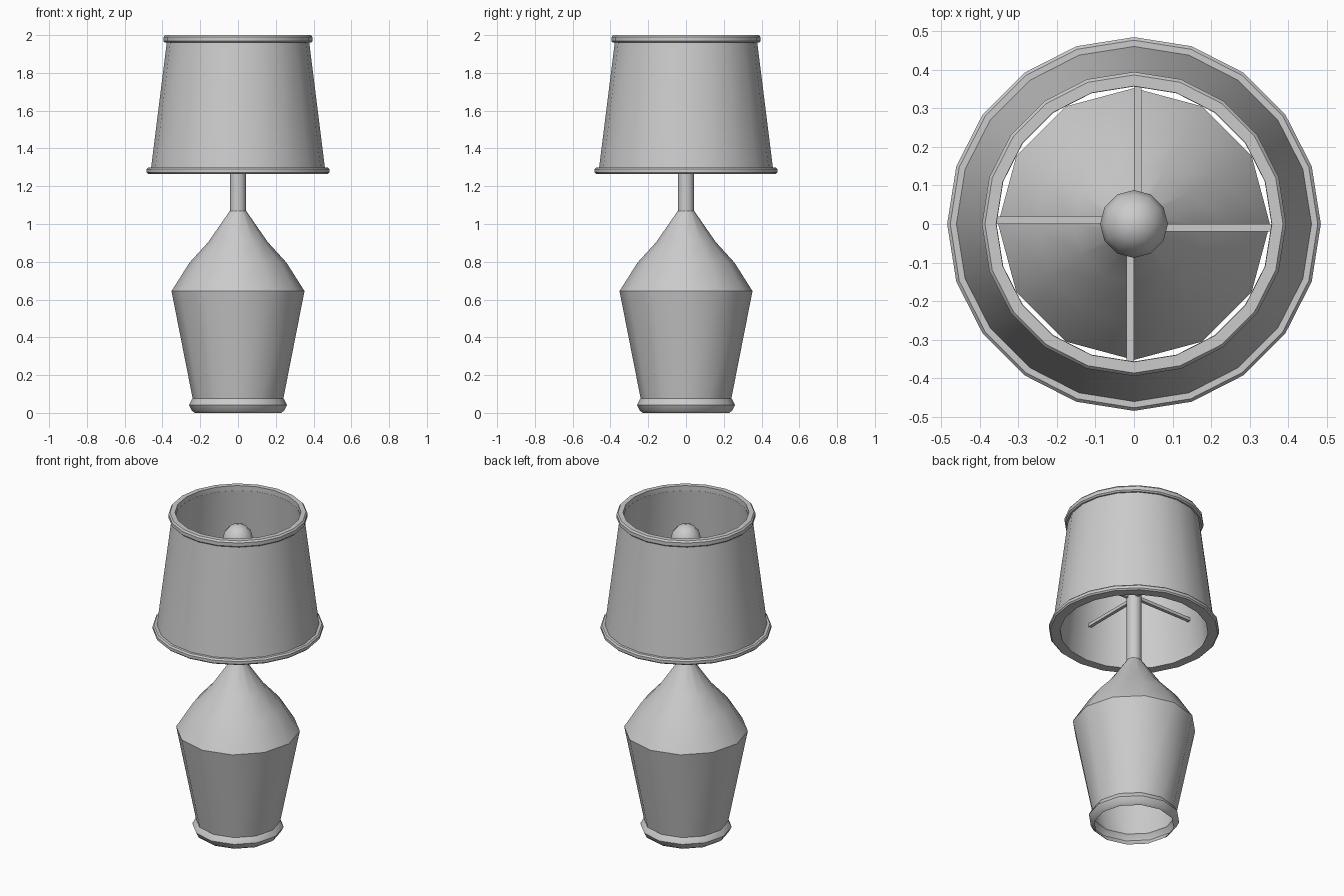
import bpy, bmesh
from math import sin, cos, tau, pi
from mathutils import Matrix

if "Cube" in bpy.data.objects:
    bpy.data.objects.remove(bpy.data.objects["Cube"])


def lathe(name, profile, sides, closed=False, angle=35):
    """Spin (radius, z) points around the z axis; radius 0 makes a pole."""
    bm = bmesh.new()
    rings = []
    for r, z in profile:
        if r == 0:
            rings.append([bm.verts.new((0, 0, z))] * sides)
        else:
            rings.append([bm.verts.new((r * cos(tau * i / sides), r * sin(tau * i / sides), z))
                          for i in range(sides)])
    pairs = list(zip(rings, rings[1:]))
    if closed:
        pairs.append((rings[-1], rings[0]))
    for a, b in pairs:
        for i in range(sides):
            j = (i + 1) % sides
            bm.faces.new(dict.fromkeys((a[i], a[j], b[j], b[i])))
    bmesh.ops.recalc_face_normals(bm, faces=bm.faces[:])
    return finish(name, bm, angle)


def finish(name, bm, angle=None):
    mesh = bpy.data.meshes.new(name)
    bm.to_mesh(mesh)
    bm.free()
    obj = bpy.data.objects.new(name, mesh)
    bpy.context.collection.objects.link(obj)
    if angle:
        bpy.ops.object.select_all(action='DESELECT')
        obj.select_set(True)
        bpy.context.view_layer.objects.active = obj
        bpy.ops.object.shade_smooth_by_angle(angle=angle * pi / 180)
    return obj


# Vase-shaped base, open underneath, with a rolled foot
lathe("lamp_base", [(0.228, 0), (0.245, 0.012), (0.26, 0.042), (0.245, 0.07), (0.24, 0.075),
                    (0.352, 0.645), (0.257, 0.795), (0.157, 0.905), (0.043, 1.07)], 12)

# Stem running up inside the shade
lathe("stem", [(0.043, 1.07), (0.043, 1.64)], 12)

# Bulb
lathe("bulb", [(0.043, 1.62), (0.05, 1.67), (0.075, 1.75), (0.088, 1.83),
               (0.077, 1.875), (0.045, 1.91), (0, 1.925)], 12, angle=50)

# Shade wall with thickness, and beaded rims at both ends
lathe("shade", [(0.461, 1.29), (0.376, 1.97), (0.356, 1.97), (0.42, 1.29)], 20, True)
lathe("shade_bottom_rim", [(0.42, 1.265), (0.476, 1.265), (0.484, 1.273), (0.484, 1.29),
                           (0.476, 1.299), (0.42, 1.299)], 20, True)
lathe("shade_top_rim", [(0.357, 1.96), (0.386, 1.96), (0.394, 1.968), (0.394, 1.99),
                        (0.386, 2.0), (0.357, 2.0)], 20, True)

# Four arms that hold the shade, each set slightly to one side
for k in range(4):
    bm = bmesh.new()
    bmesh.ops.create_cube(bm, size=1, matrix=Matrix.Rotation(k * pi / 2, 4, 'Z')
                          @ Matrix.Translation((0.215, -0.01, 1.485))
                          @ Matrix.Diagonal((0.38, 0.02, 0.02, 1)))
    finish(f"shade_arm_{k + 1}", bm)
